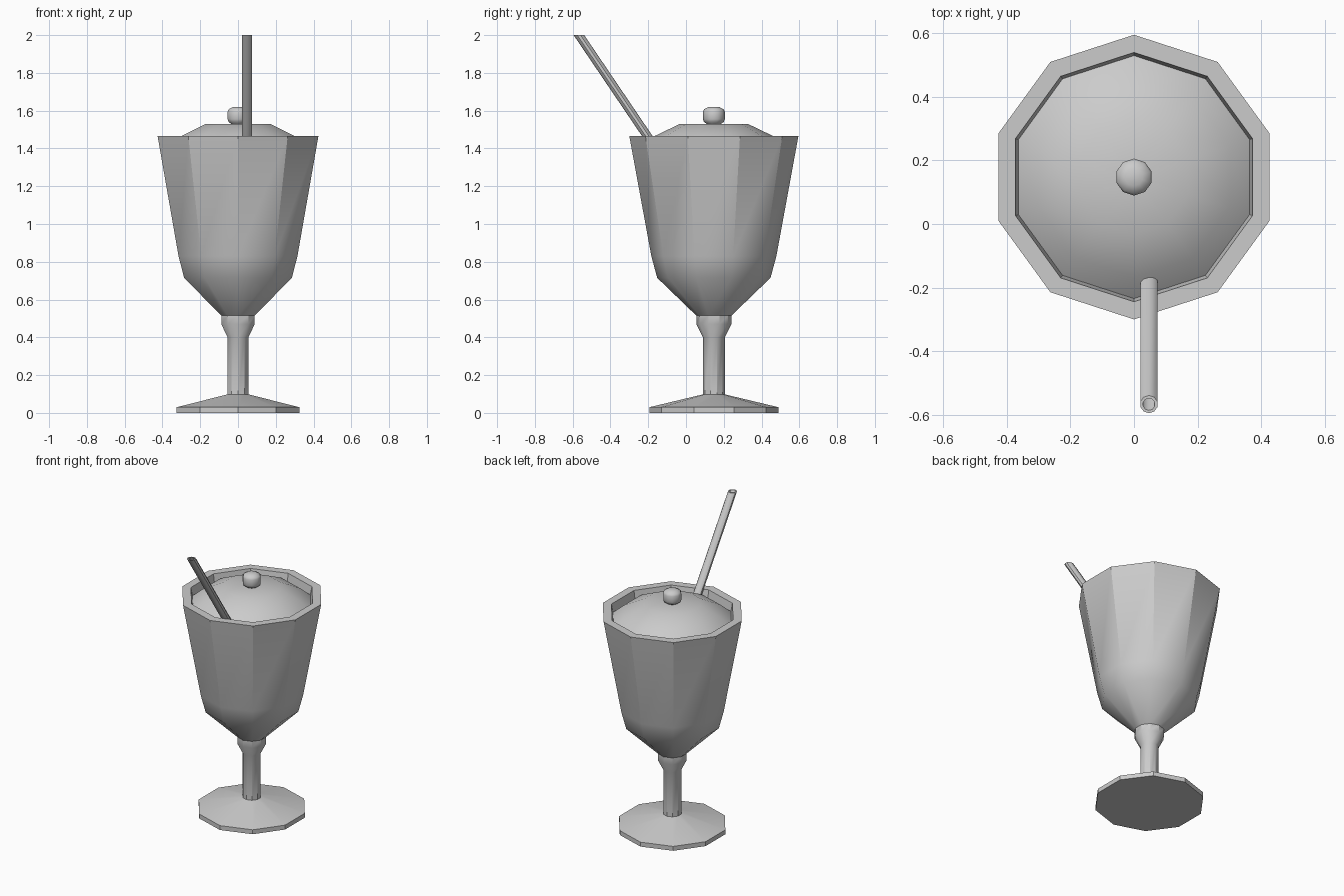
import bpy, bmesh
from math import sin, cos, pi, radians

if "Cube" in bpy.data.objects:
    bpy.data.objects.remove(bpy.data.objects["Cube"])

SIDES = 10
CENTRE_Y = 0.1475


def ring(bm, r, x, y, z):
    angles = [pi / 2 + 2 * pi * i / SIDES for i in range(SIDES)]
    return [bm.verts.new((x + r * cos(a), y + r * sin(a), z)) for a in angles]


def bridge(bm, a, b):
    for i in range(SIDES):
        j = (i + 1) % SIDES
        bm.faces.new((a[i], a[j], b[j], b[i]))


def finish(name, bm):
    bmesh.ops.recalc_face_normals(bm, faces=bm.faces)
    mesh = bpy.data.meshes.new(name)
    bm.to_mesh(mesh)
    bm.free()
    ob = bpy.data.objects.new(name, mesh)
    bpy.context.collection.objects.link(ob)
    bpy.ops.object.select_all(action='DESELECT')
    ob.select_set(True)
    bpy.context.view_layer.objects.active = ob
    bpy.ops.object.shade_smooth_by_angle(angle=radians(35))
    return ob


def lathe(name, profile):
    """Ten-sided solid of revolution from (radius, height) points, capped at both ends."""
    bm = bmesh.new()
    rings = [ring(bm, r, 0, CENTRE_Y, z) for r, z in profile]
    for a, b in zip(rings, rings[1:]):
        bridge(bm, a, b)
    bm.faces.new(rings[0])
    bm.faces.new(rings[-1])
    return finish(name, bm)


# Foot, stem, bowl, rim and domed filling
lathe("goblet", [
    (0.342, 0), (0.342, 0.03), (0.058, 0.098),
    (0.058, 0.40), (0.093, 0.47), (0.093, 0.515),
    (0.30, 0.715), (0.331, 0.83), (0.4475, 1.465),
    (0.392, 1.465), (0.382, 1.41),
    (0.315, 1.465), (0.18, 1.53), (0.02, 1.53)])

# Small knob-like cherry on top
lathe("cherry", [
    (0.03, 1.525), (0.052, 1.54), (0.058, 1.555),
    (0.058, 1.595), (0.052, 1.607), (0.028, 1.62)])

# Slanted hollow straw with horizontally cut ends
bm = bmesh.new()
ends = [(0.047, -0.147, 1.38), (0.047, -0.567, 2.0)]
outer = [ring(bm, 0.028, *p) for p in ends]
inner = [ring(bm, 0.019, *p) for p in ends]
bridge(bm, *outer)
bridge(bm, *inner)
for o, i in zip(outer, inner):
    bridge(bm, o, i)
finish("straw", bm)
